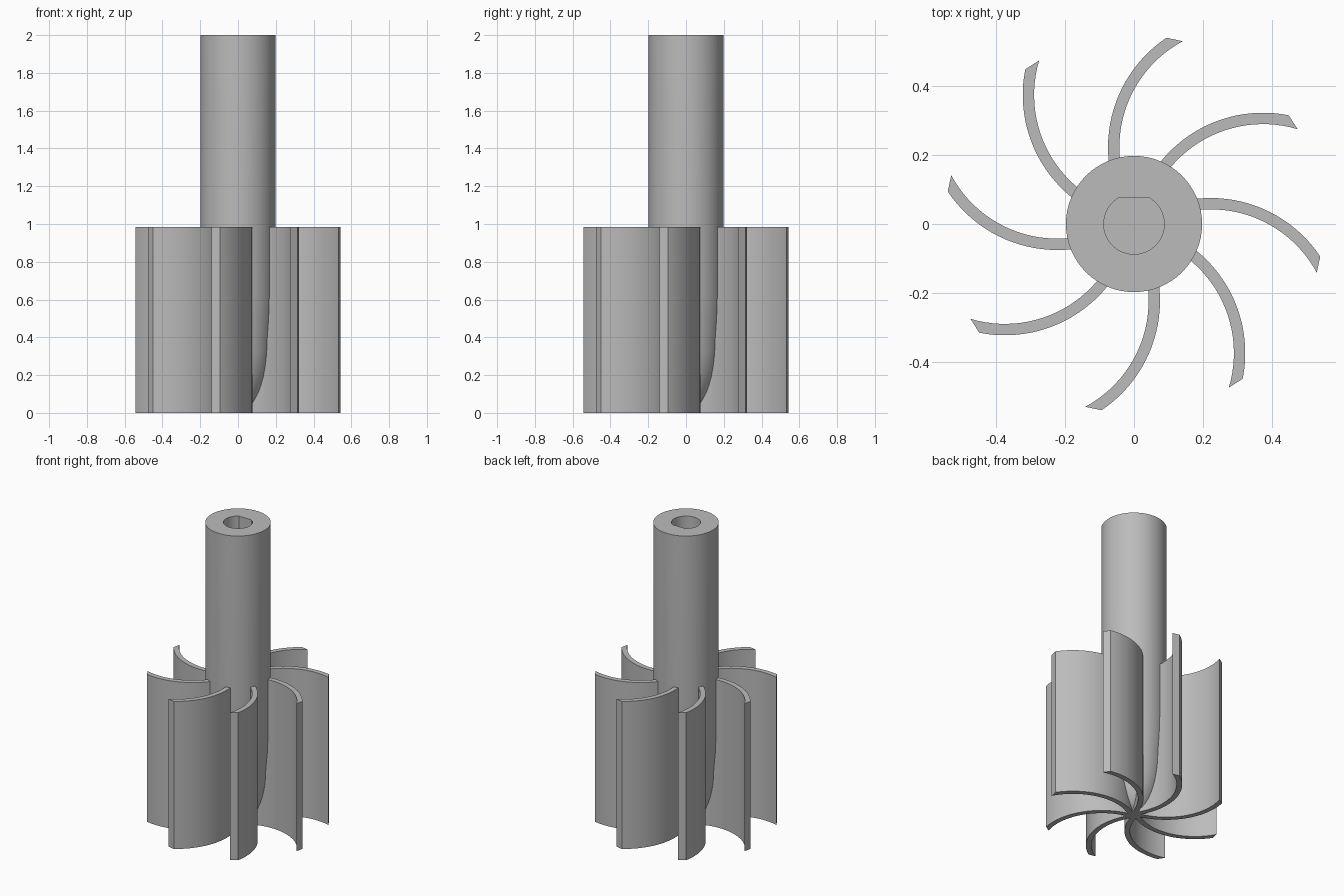
import bpy, bmesh, math
from math import cos, sin, pi, radians

if "Cube" in bpy.data.objects:
    bpy.data.objects.remove(bpy.data.objects["Cube"], do_unlink=True)

SHAFT_R, TOP = 0.198, 2.0
BLADE_TOP, BLADE_COUNT, TIP_R = 0.985, 8, 0.55
ARC_CENTRE, ARC_OUT, ARC_IN = 0.38, 0.383, 0.35

grey = bpy.data.materials.new("grey_plastic")
grey.use_nodes = True
colour = (0.5, 0.5, 0.5, 1)
grey.diffuse_color = colour
grey.node_tree.nodes["Principled BSDF"].inputs["Base Color"].default_value = colour


def make_object(name, bm):
    bmesh.ops.recalc_face_normals(bm, faces=bm.faces)
    mesh = bpy.data.meshes.new(name)
    bm.to_mesh(mesh)
    bm.free()
    mesh.materials.append(grey)
    obj = bpy.data.objects.new(name, mesh)
    bpy.context.collection.objects.link(obj)
    return obj


def prism(name, outline, z0, z1):
    bm = bmesh.new()
    face = bm.faces.new([bm.verts.new((x, y, z0)) for x, y in outline])
    up = bmesh.ops.extrude_face_region(bm, geom=[face])["geom"]
    verts = [g for g in up if isinstance(g, bmesh.types.BMVert)]
    bmesh.ops.translate(bm, verts=verts, vec=(0, 0, z1 - z0))
    return make_object(name, bm)


def shade(obj):
    bpy.ops.object.select_all(action="DESELECT")
    obj.select_set(True)
    bpy.context.view_layer.objects.active = obj
    bpy.ops.object.shade_smooth_by_angle(angle=radians(30))


# Shaft with a rounded, tapering lower nose
nose_h, nose_r = 0.38, 0.182
profile = [(nose_r * sin(i / 12 * pi / 2), nose_h * (1 - cos(i / 12 * pi / 2)))
           for i in range(13)]
profile += [(0.193, 0.5), (SHAFT_R, 0.62), (SHAFT_R, TOP), (0, TOP)]
bm = bmesh.new()
verts = [bm.verts.new((r, 0, z)) for r, z in profile]
edges = [bm.edges.new(pair) for pair in zip(verts, verts[1:])]
bmesh.ops.spin(bm, geom=verts + edges, cent=(0, 0, 0), axis=(0, 0, 1),
               angle=2 * pi, steps=64, use_merge=True)
bmesh.ops.remove_doubles(bm, verts=bm.verts, dist=1e-5)
shaft = make_object("shaft", bm)

# D-shaped bore in the shaft top
bore_r, flat_y = 0.088, 0.075
a = math.asin(flat_y / bore_r)
arc = [pi - a + (pi + 2 * a) * i / 40 for i in range(41)]
cutter = prism("bore_cutter", [(bore_r * cos(t), bore_r * sin(t)) for t in arc],
               1.2, TOP + 0.1)
cutter.hide_render = True
cut = shaft.modifiers.new("bore", "BOOLEAN")
cut.operation = "DIFFERENCE"
cut.solver = "EXACT"
cut.object = cutter
bpy.context.view_layer.objects.active = shaft
bpy.ops.object.modifier_apply(modifier="bore")
bpy.data.objects.remove(cutter, do_unlink=True)
shade(shaft)


# Curved blades, running from the axis to a trimmed tip
def blade_arc(radius, base, steps=28):
    end = math.acos((ARC_CENTRE**2 + radius**2 - TIP_R**2) / (2 * ARC_CENTRE * radius))
    cx, cy = ARC_CENTRE * cos(base), ARC_CENTRE * sin(base)
    angles = [base + pi - end * i / steps for i in range(steps + 1)]
    return [(cx + radius * cos(t), cy + radius * sin(t)) for t in angles]


for n in range(BLADE_COUNT):
    base = radians(-9) + n * 2 * pi / BLADE_COUNT
    outline = blade_arc(ARC_OUT, base) + blade_arc(ARC_IN, base)[::-1]
    shade(prism(f"blade_{n + 1}", outline, 0, BLADE_TOP))
